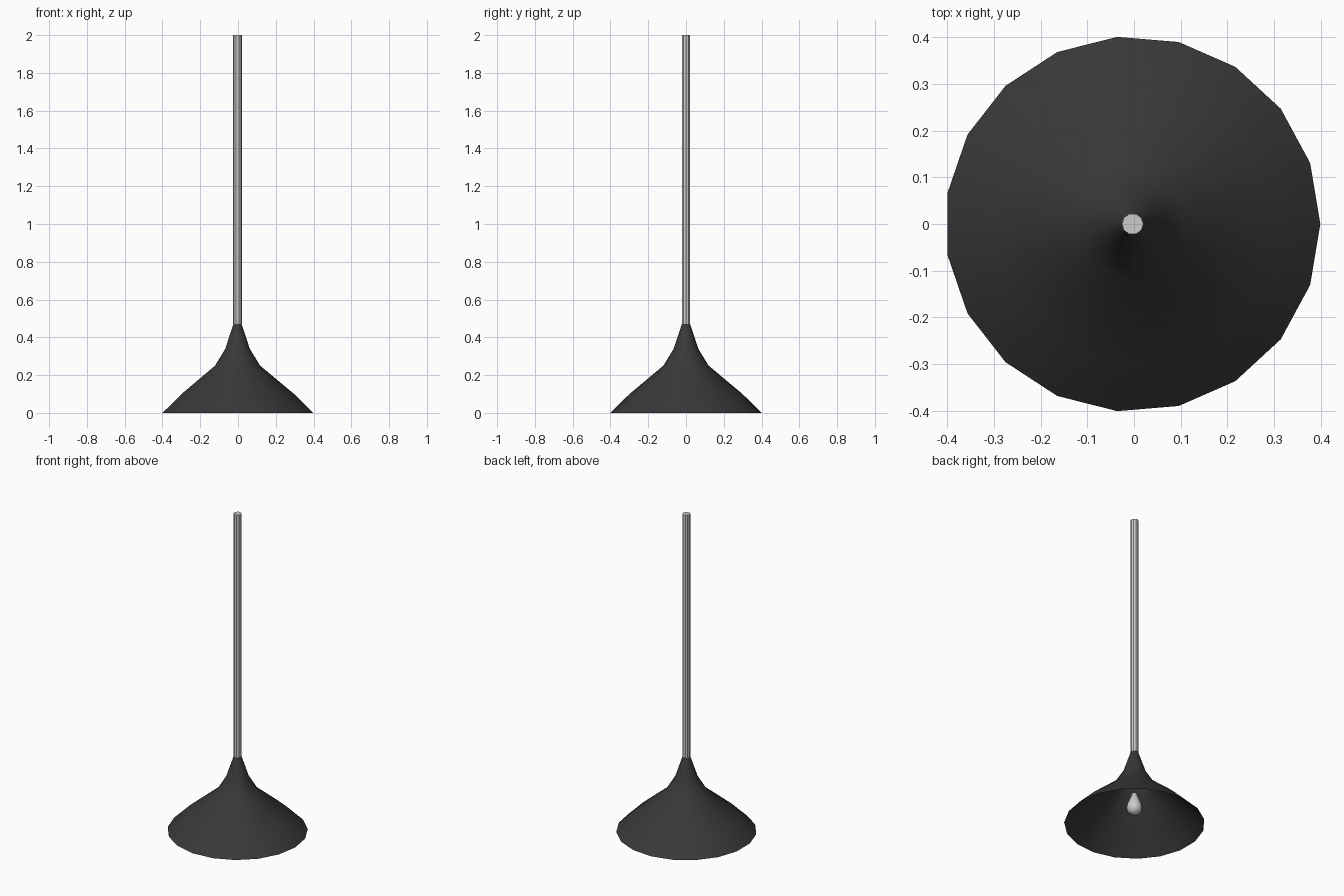
import bpy, bmesh, math

if "Cube" in bpy.data.objects:
    bpy.data.objects.remove(bpy.data.objects["Cube"])

CX = -0.003  # axis offset that centres the 19-sided shade


def lathe(name, profile, sides, sharp):
    """Revolve (radius, z) points round the lamp axis; zero radius makes a pole."""
    bm = bmesh.new()
    rings = []
    for r, z in profile:
        if r == 0:
            rings.append([bm.verts.new((CX, 0, z))] * sides)
        else:
            rings.append([bm.verts.new((CX + r * math.cos(2 * math.pi * i / sides),
                                        r * math.sin(2 * math.pi * i / sides), z))
                          for i in range(sides)])
    for a, b in zip(rings, rings[1:]):
        for i in range(sides):
            j = (i + 1) % sides
            bm.faces.new(list(dict.fromkeys((a[i], a[j], b[j], b[i]))))
    mesh = bpy.data.meshes.new(name)
    bm.to_mesh(mesh)
    bm.free()
    obj = bpy.data.objects.new(name, mesh)
    bpy.context.collection.objects.link(obj)
    bpy.ops.object.select_all(action='DESELECT')
    obj.select_set(True)
    bpy.context.view_layer.objects.active = obj
    bpy.ops.object.shade_smooth_by_angle(angle=math.radians(sharp))
    return obj


# Dark open shade
shade = lathe("lamp_shade", [(0.402, 0), (0.371, 0.03), (0.3, 0.1), (0.12, 0.25),
                             (0.065, 0.34), (0.022, 0.47)], 19, 40)
black = bpy.data.materials.new("dark_enamel")
black.diffuse_color = (0.04, 0.04, 0.04, 1)
black.use_nodes = True
black.node_tree.nodes["Principled BSDF"].inputs["Base Color"].default_value = black.diffuse_color
shade.data.materials.append(black)

# Hanging stem
lathe("stem", [(0, 0.47), (0.023, 0.47), (0.023, 2.0), (0, 2.0)], 10, 30)

# Teardrop bulb inside the shade
lathe("bulb", [(0, 0.06), (0.025, 0.067), (0.04, 0.083), (0.045, 0.105), (0.04, 0.13),
               (0.025, 0.165), (0.012, 0.2), (0, 0.205)], 16, 50)
